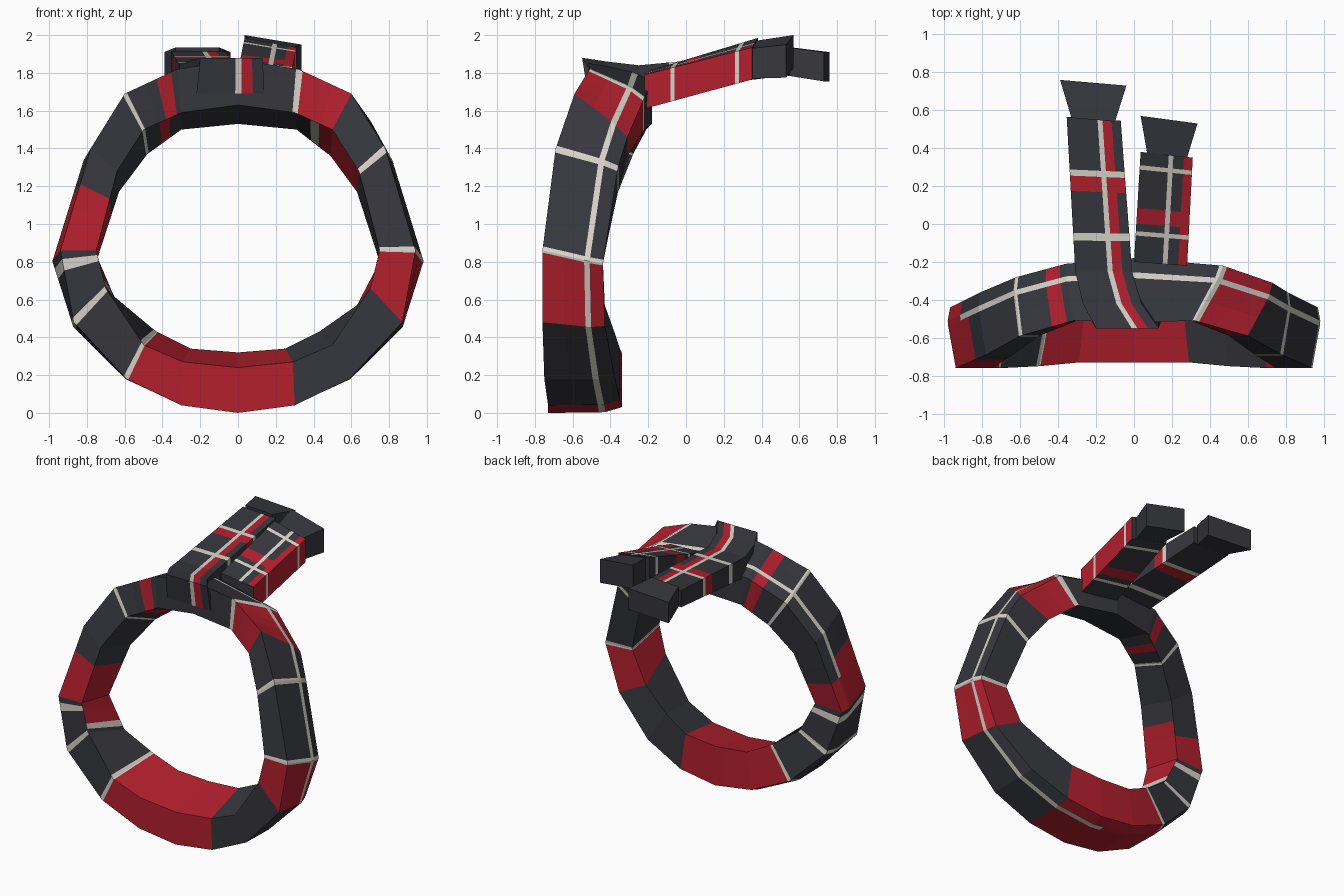
import bpy, bmesh
from mathutils import Vector

cube = bpy.data.objects.get("Cube")
if cube:
    bpy.data.objects.remove(cube)


def material(name, rgb):
    m = bpy.data.materials.new(name)
    m.use_nodes = True
    m.diffuse_color = (*rgb, 1)
    bsdf = m.node_tree.nodes["Principled BSDF"]
    bsdf.inputs["Base Color"].default_value = (*rgb, 1)
    bsdf.inputs["Roughness"].default_value = 0.9
    return m


DARK, RED, WHITE = range(3)
MATERIALS = [material("charcoal wool", (0.037, 0.038, 0.047)),
             material("red wool", (0.45, 0.014, 0.027)),
             material("cream stripe", (0.68, 0.65, 0.58))]


def loft(name, stations, cuts, section, rule, closed=False):
    """Skin cross-sections along the stations, with extra sections at the cuts."""
    last = len(stations) if closed else len(stations) - 1
    ts = sorted(set(range(last + 1)) | set(cuts))
    bm = bmesh.new()
    rows = []
    for t in ts[:-1] if closed else ts:
        i = min(int(t), last - 1)
        a, b = stations[i], stations[(i + 1) % len(stations)]
        mix = [p + (q - p) * (t - i) for p, q in zip(a, b)]
        rows.append([bm.verts.new(p) for p in section(mix)])
    n = len(rows[0])
    for k in range(len(ts) - 1):
        r, s = rows[k], rows[(k + 1) % len(rows)]
        mid = (ts[k] + ts[k + 1]) / 2
        for j in range(n):
            face = bm.faces.new((r[j], r[(j + 1) % n], s[(j + 1) % n], s[j]))
            face.material_index = rule(mid, j)
    if not closed:
        bm.faces.new(rows[0])
        bm.faces.new(rows[-1])
    bmesh.ops.recalc_face_normals(bm, faces=bm.faces[:])
    mesh = bpy.data.meshes.new(name)
    bm.to_mesh(mesh)
    bm.free()
    for m in MATERIALS:
        mesh.materials.append(m)
    obj = bpy.data.objects.new(name, mesh)
    bpy.context.collection.objects.link(obj)
    return obj


def colour_at(bands, t):
    return [c for start, c in bands if start <= t][-1]


def starts(*band_lists):
    return [start for bands in band_lists for start, _ in bands]


# Neck loop, left half from top to bottom:
# front outer x z, front inner x z, front y, back outer x z, back inner x z, back y
half = [
    (0, 1.87, 0, 1.63, -.52, 0, 1.75, 0, 1.53, -.18),
    (.32, 1.82, .30, 1.59, -.51, .47, 1.67, .31, 1.50, -.22),
    (.60, 1.69, .50, 1.50, -.59, .73, 1.46, .49, 1.36, -.31),
    (.78, 1.40, .64, 1.28, -.69, .81, 1.30, .63, 1.17, -.36),
    (.94, .86, .75, .86, -.76, .97, .79, .75, .80, -.44),
    (.87, .48, .70, .66, -.76, .85, .46, .63, .57, -.43),
    (.59, .18, .50, .36, -.75, .58, .20, .43, .43, -.38),
    (.30, .04, .29, .27, -.73, .29, .07, .25, .34, -.35),
    (0, 0, 0, .24, -.73, 0, .03, 0, .32, -.34),
]
# The right shoulder is folded more squarely than the left one
right_shoulder = [(-.60, 1.69, -.50, 1.50, -.59, -.62, 1.57, -.48, 1.37, -.28),
                  (-.32, 1.82, -.30, 1.59, -.51, -.36, 1.71, -.30, 1.50, -.21)]


def mirrored(row):
    return tuple(-v if i in (0, 2, 5, 7) else v for i, v in enumerate(row))


loop = half + [mirrored(r) for r in half[-2:2:-1]] + right_shoulder
loop_bands = [(0, DARK), (.96, WHITE), (1.08, RED), (2, DARK), (2.95, WHITE),
              (3.04, DARK), (3.96, WHITE), (4.03, RED), (5, DARK), (7, RED),
              (9.97, WHITE), (10.05, DARK), (10.95, WHITE), (11.06, DARK),
              (11.72, WHITE), (11.88, DARK), (12, RED), (12.65, DARK),
              (13.96, WHITE), (14.04, DARK), (14.6, RED), (14.88, DARK)]
lining_bands = [(0, DARK), (1.42, WHITE), (1.65, RED), (3, DARK), (3.96, WHITE),
                (4.03, RED), (5, DARK), (7, RED), (9.97, WHITE), (10.08, DARK),
                (11.1, WHITE), (11.28, RED), (12.65, DARK), (13.96, WHITE),
                (14.04, DARK), (14.42, RED), (14.68, DARK)]


def loop_section(s):
    fo, fi = Vector((s[0], s[4], s[1])), Vector((s[2], s[4], s[3]))
    bo, bi = Vector((s[5], s[9], s[6])), Vector((s[7], s[9], s[8]))
    centre = Vector((0, 0, .95))
    ridge = []
    for f, swell in ((.35, 1.01), (.69, 1.02), (.78, 1.02)):
        p = fo.lerp(bo, f) - centre
        ridge.append(Vector((p.x * swell, p.y, p.z * swell)) + centre)
    return [fo, *ridge, bo, bi, fi]


def loop_rule(t, j):
    if j == 2 and (t < 8.3 or t > 12.4):     # lengthwise stripe
        return WHITE
    if j == 5:                               # inner lining
        return colour_at(lining_bands, t)
    if 12.4 < t < 13 and j in (2, 3, 4):     # dark fold behind the red patch
        return DARK
    return colour_at(loop_bands, t)


loft("neck_loop", loop, starts(loop_bands, lining_bands) + [8.3, 12.4],
     loop_section, loop_rule, True)


# Straps: left x, right x, outer y, outer z, inner y, inner z, side tilt, yaw
def strap_section(fractions):
    def section(s):
        xl, xr, y, z, yi, zi, tilt, yaw = s

        def point(f, y, z):
            return Vector((xl + (xr - xl) * f, y + yaw * (.5 - f), z + tilt * (.5 - f)))

        return [point(f, y, z) for f in fractions] + [point(1, yi, zi), point(0, yi, zi)]
    return section


# Knot wrap running back into the long tail
long_bands = [(0, DARK), (3.2, WHITE), (3.25, DARK), (3.52, RED), (3.62, WHITE), (3.66, DARK)]


def long_rule(t, j):
    c = colour_at(long_bands, t)
    if c == WHITE or j == 1:
        return WHITE
    return RED if j == 2 else c


long_tail = [(-.22, .14, -.52, 1.69, -.44, 1.69, 0, 0),
             (-.20, .13, -.55, 1.88, -.42, 1.68, 0, 0),
             (-.27, .04, -.42, 1.86, -.36, 1.68, 0, 0),
             (-.31, -.01, -.25, 1.84, -.25, 1.69, 0, 0),
             (-.355, -.07, .555, 1.915, .555, 1.79, 0, .02)]
loft("long_tail", long_tail, starts(long_bands),
     strap_section((0, .57, .66, .83, 1)), long_rule)

# Short tail with a red edge
short_bands = [(0, DARK), (.24, WHITE), (.28, DARK), (.35, RED), (.49, DARK),
               (.84, WHITE), (.88, DARK)]


def short_rule(t, j):
    c = colour_at(short_bands, t)
    if c == WHITE or j == 1:
        return WHITE
    return RED if j in (3, 4) else c


short_tail = [(0, .28, -.21, 1.80, -.21, 1.62, .02, .02),
              (.035, .31, .365, 1.96, .365, 1.79, .05, .03)]
loft("short_tail", short_tail, starts(short_bands),
     strap_section((0, .54, .63, .83, 1)), short_rule)

# Flared ends of both tails
flares = {
    "long_tail_end": [(-.33, -.10, .55, 1.935, .55, 1.785, 0, .02),
                      (-.39, -.04, .745, 1.91, .745, 1.755, 0, .03)],
    "short_tail_end": [(.07, .28, .36, 1.95, .36, 1.79, .04, .02),
                       (.035, .335, .55, 1.975, .55, 1.80, .05, .04)],
}
for name, stations in flares.items():
    loft(name, stations, [], strap_section((0, 1)), lambda t, j: DARK)
